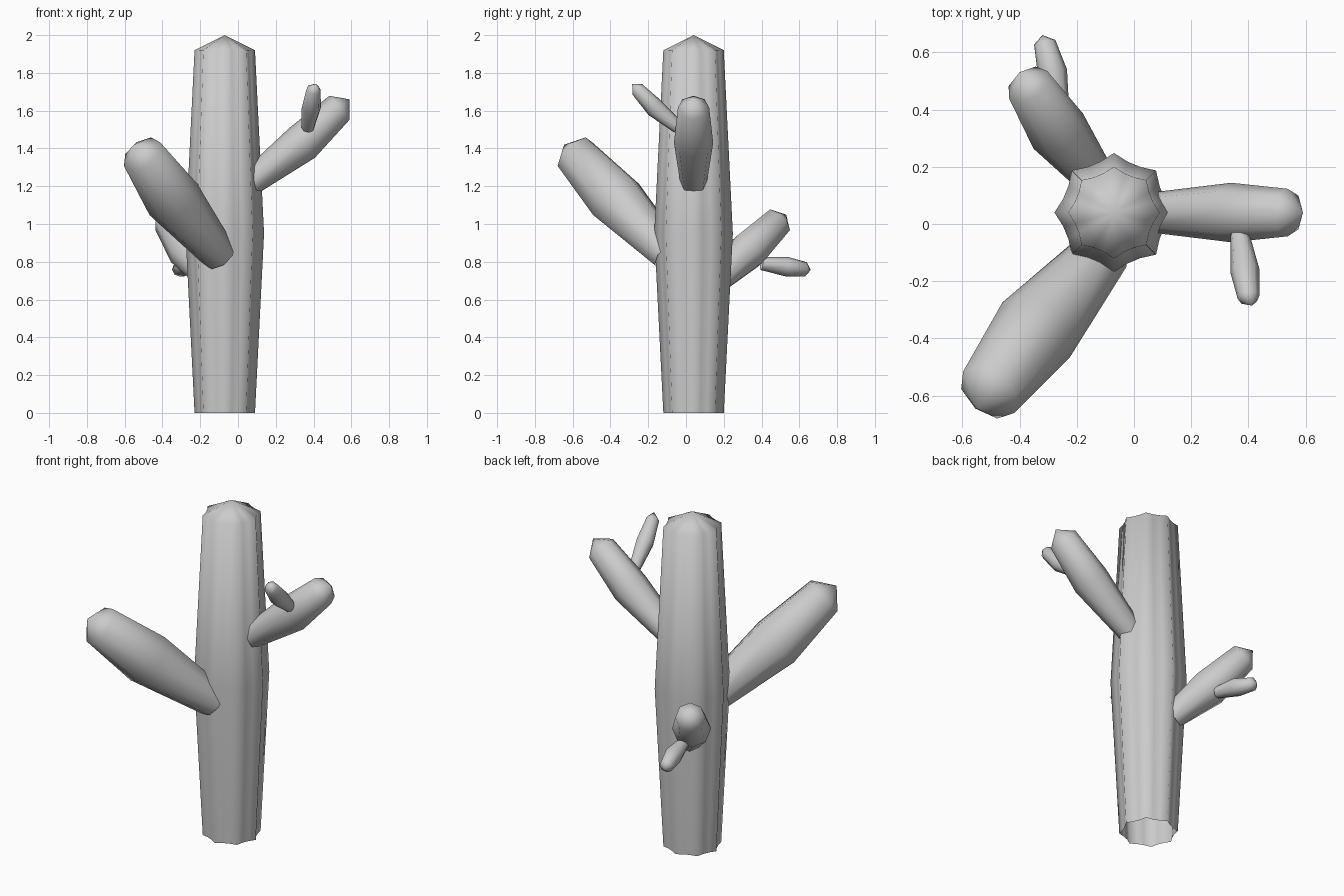
import bpy, bmesh
from math import sin, cos, pi, radians
from mathutils import Vector

if "Cube" in bpy.data.objects:
    bpy.data.objects.remove(bpy.data.objects["Cube"])


def loft(name, centers, radii, section, angle, up=Vector((0, 0, 1))):
    """Skin a section (unit radius list) along centres; last centre is the tip. Base stays open."""
    pts = [Vector(c) for c in centers]
    axis = (pts[-2] - pts[0]).normalized()
    if abs(axis.z) > 0.99:
        u, v = Vector((1, 0, 0)), Vector((0, 1, 0))
    else:
        u = axis.cross(up).normalized()
        v = u.cross(axis).normalized()
    n = len(section)
    bm = bmesh.new()
    rings = []
    for c, r in zip(pts[:-1], radii):
        rings.append([bm.verts.new(c + r * s * (u * cos(2 * pi * i / n) + v * sin(2 * pi * i / n)))
                      for i, s in enumerate(section)])
    tip = bm.verts.new(pts[-1])
    for a, b in zip(rings, rings[1:]):
        for i in range(n):
            j = (i + 1) % n
            bm.faces.new((a[i], a[j], b[j], b[i]))
    for i in range(n):
        bm.faces.new((rings[-1][i], rings[-1][(i + 1) % n], tip))
    bmesh.ops.recalc_face_normals(bm, faces=bm.faces)
    if sum((f.normal.dot(f.calc_center_median() - pts[1]) for f in bm.faces)) < 0:
        bmesh.ops.reverse_faces(bm, faces=bm.faces)
    me = bpy.data.meshes.new(name)
    bm.to_mesh(me)
    bm.free()
    ob = bpy.data.objects.new(name, me)
    bpy.context.collection.objects.link(ob)
    bpy.ops.object.select_all(action='DESELECT')
    ob.select_set(True)
    bpy.context.view_layer.objects.active = ob
    bpy.ops.object.shade_smooth_by_angle(angle=radians(angle))
    return ob


# Ribbed trunk: eight sharp ridges with shallow scallops between
ribs = [1.0, 0.885, 0.885] * 8
loft("trunk", [(-0.07, 0.04, 0), (-0.07, 0.04, 0.95), (-0.07, 0.04, 1.92), (-0.07, 0.04, 2.0)],
     [0.16, 0.208, 0.16], ribs, 65)

# Arms and small offshoots: swelling round limbs with blunt tips
limbs = {
    "right_arm": ([(0.06, 0.04, 1.215), (0.34, 0.04, 1.43), (0.537, 0.04, 1.615), (0.59, 0.04, 1.66)],
                  [0.07, 0.104, 0.083]),
    "front_left_arm": ([(-0.1, -0.09, 0.835), (-0.342, -0.37, 1.13), (-0.508, -0.588, 1.37), (-0.55, -0.645, 1.42)],
                       [0.095, 0.152, 0.115]),
    "back_left_arm": ([(-0.135, 0.16, 0.695), (-0.265, 0.325, 0.855), (-0.37, 0.487, 1.013), (-0.40, 0.53, 1.05)],
                      [0.07, 0.106, 0.082]),
    "right_offshoot": ([(0.37, -0.04, 1.51), (0.388, -0.165, 1.615), (0.4, -0.257, 1.712), (0.412, -0.285, 1.742)],
                       [0.034, 0.051, 0.038]),
    "back_offshoot": ([(-0.26, 0.4, 0.79), (-0.285, 0.53, 0.775), (-0.312, 0.635, 0.76), (-0.32, 0.66, 0.756)],
                      [0.034, 0.052, 0.038]),
}
for name, (centers, radii) in limbs.items():
    loft(name, centers, radii, [1.0] * 8, 60)
